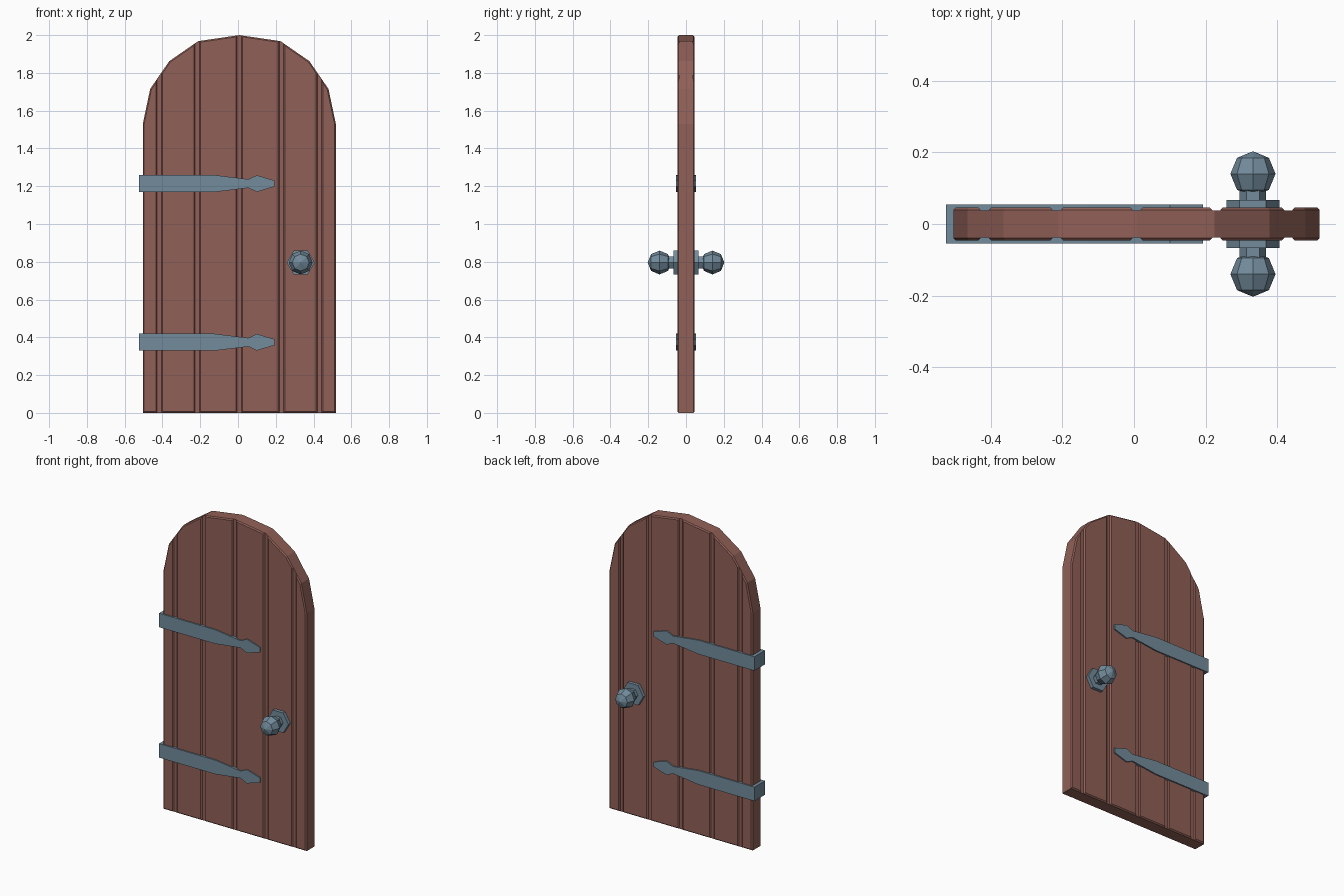
import bpy, bmesh, math
from mathutils import Vector, Matrix

if "Cube" in bpy.data.objects:
    bpy.data.objects.remove(bpy.data.objects["Cube"])


def material(name, rgb):
    m = bpy.data.materials.new(name)
    m.diffuse_color = (*rgb, 1)
    m.use_nodes = True
    m.node_tree.nodes["Principled BSDF"].inputs["Base Color"].default_value = m.diffuse_color
    return m


wood = material("red_brown_wood", (0.28, 0.117, 0.096))
iron = material("blue_grey_iron", (0.17, 0.26, 0.33))


def finish(bm, name, mat):
    bmesh.ops.recalc_face_normals(bm, faces=bm.faces)
    me = bpy.data.meshes.new(name)
    bm.to_mesh(me)
    bm.free()
    me.materials.append(mat)
    ob = bpy.data.objects.new(name, me)
    bpy.context.collection.objects.link(ob)
    return ob


def slab(outline, half_y, x_min=-9, x_max=9, bevel=0):
    """Extrude an x/z outline through y, optionally clipped in x and chamfered front and back."""
    bm = bmesh.new()
    bm.faces.new([bm.verts.new((x, -half_y, z)) for x, z in outline])
    for x, side in ((x_min, -1), (x_max, 1)):
        bmesh.ops.bisect_plane(bm, geom=bm.verts[:] + bm.edges[:] + bm.faces[:],
                               plane_co=(x, 0, 0), plane_no=(side, 0, 0), clear_outer=True)
    r = bmesh.ops.extrude_face_region(bm, geom=bm.faces[:], use_keep_orig=True)
    for v in r["geom"]:
        if isinstance(v, bmesh.types.BMVert):
            v.co.y = half_y
    bmesh.ops.recalc_face_normals(bm, faces=bm.faces)
    if bevel:
        rim = [e for e in bm.edges if abs(e.verts[0].co.y - e.verts[1].co.y) < 1e-5]
        bmesh.ops.bevel(bm, geom=rim, offset=bevel, segments=1, affect='EDGES')
    return bm


# Arched door outline, mirrored about its own centre line
CX = 0.007
half = [(0.511, 0), (0.511, 1.53), (0.472, 1.715), (0.371, 1.862), (0.218, 1.968)]
outline = ([(CX + x, z) for x, z in half] + [(CX, 2.0)]
           + [(CX - x, z) for x, z in reversed(half)])

# Thin core that forms the groove floors
finish(slab(outline, 0.038), "door_core", wood)

# Planks separated by grooves
grooves = [CX + g for g in (-0.424, -0.223, 0, 0.223, 0.424)]
bounds = [-2] + grooves + [2]
for i in range(6):
    finish(slab(outline, 0.046, bounds[i] + 0.011, bounds[i + 1] - 0.011, 0.007),
           f"plank_{i + 1}", wood)

# Strap hinges wrapping around the left edge
upper = [(-0.525, 0.045), (-0.125, 0.045), (0.055, 0.023), (0.10, 0.044), (0.193, 0.016)]
for name, zc in (("lower_hinge_strap", 0.374), ("upper_hinge_strap", 1.214)):
    pts = [(x, zc + h) for x, h in upper] + [(x, zc - h) for x, h in reversed(upper)]
    finish(slab(pts, 0.054), name, iron)


# Door knobs on both sides
def hexagon(bm, radius, y0, y1):
    mat = (Matrix.Translation((0.332, (y0 + y1) / 2, 0.796)) @ Matrix.Rotation(math.pi / 2, 4, 'X'))
    r = bmesh.ops.create_cone(bm, cap_ends=True, segments=6, radius1=radius, radius2=radius,
                              depth=abs(y1 - y0))
    # put hexagon corners on the x axis
    corner = r["verts"][0].co
    turn = Matrix.Rotation(-math.atan2(corner.y, corner.x), 4, 'Z')
    bmesh.ops.transform(bm, matrix=mat @ turn, verts=r["verts"])


for name, s in (("front_knob", -1), ("back_knob", 1)):
    bm = bmesh.new()
    hexagon(bm, 0.074, s * 0.036, s * 0.067)
    hexagon(bm, 0.037, s * 0.06, s * 0.11)
    bmesh.ops.create_uvsphere(bm, u_segments=8, v_segments=4, radius=0.063,
                              matrix=Matrix.Translation((0.332, s * 0.14, 0.796))
                              @ Matrix.Rotation(math.pi / 2, 4, 'X'))
    finish(bm, name, iron)
